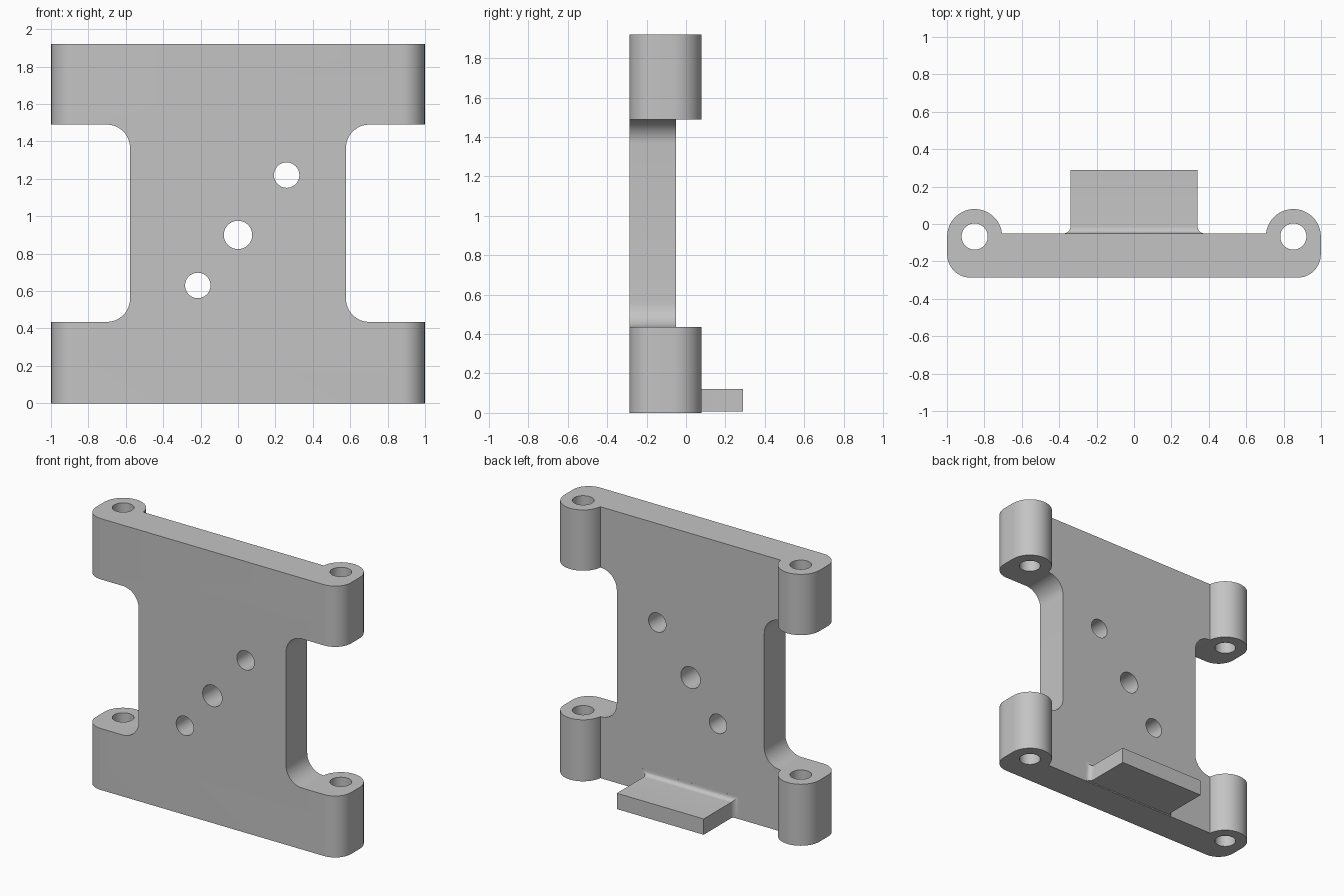
import bpy, bmesh
from math import sin, cos, pi, radians
from mathutils import Vector

if "Cube" in bpy.data.objects:
    bpy.data.objects.remove(bpy.data.objects["Cube"])

grey = bpy.data.materials.new("plain grey")
grey.use_nodes = True
colour = (0.55, 0.55, 0.55, 1)
grey.diffuse_color = colour
grey.node_tree.nodes["Principled BSDF"].inputs["Base Color"].default_value = colour

HEIGHT, FRONT, BACK = 1.92, -0.287, -0.05
LUG_X, LUG_Y, LUG_R, PIN_R = 0.852, -0.067, 0.147, 0.07


def arc(cx, cy, r, start, end, steps=16):
    angles = [radians(start + (end - start) * i / steps) for i in range(steps + 1)]
    return [(cx + r * cos(a), cy + r * sin(a)) for a in angles]


def make_object(name, bm):
    bmesh.ops.recalc_face_normals(bm, faces=bm.faces)
    mesh = bpy.data.meshes.new(name)
    bm.to_mesh(mesh)
    bm.free()
    mesh.materials.append(grey)
    obj = bpy.data.objects.new(name, mesh)
    bpy.context.collection.objects.link(obj)
    return obj


def prism(name, points, low, high, axis="z"):
    """Extrude a closed profile along z, or an x-z profile along y."""
    def place(p, d):
        return Vector((p[0], p[1], d)) if axis == "z" else Vector((p[0], d, p[1]))
    bm = bmesh.new()
    face = bm.faces.new([bm.verts.new(place(p, low)) for p in points])
    grown = bmesh.ops.extrude_face_region(bm, geom=[face])["geom"]
    moved = [g for g in grown if isinstance(g, bmesh.types.BMVert)]
    bmesh.ops.translate(bm, verts=moved, vec=place((0, 0), high - low))
    return make_object(name, bm)


def activate(obj):
    bpy.ops.object.select_all(action="DESELECT")
    obj.select_set(True)
    bpy.context.view_layer.objects.active = obj


def cut(target, cutter):
    cutter.hide_render = True
    mod = target.modifiers.new("cut", "BOOLEAN")
    mod.operation, mod.solver, mod.object = "DIFFERENCE", "EXACT", cutter
    activate(target)
    bpy.ops.object.modifier_apply(modifier=mod.name)
    bpy.data.objects.remove(cutter)


# Plate cross-section: rounded front corner, then the lug round to the back face
corner = 0.125
edge = LUG_X + LUG_R
half = arc(edge - corner, FRONT + corner, corner, -90, 0, 10)
half += arc(LUG_X, LUG_Y, LUG_R, 0, 173.4, 28)
section = half + [(-x, y) for x, y in reversed(half)]
plate = prism("bracket_plate", section, 0, HEIGHT)

# Side notches that separate the upper and lower lugs
for side in (-1, 1):
    r, inner, low, high = 0.125, 0.577, 0.435, 1.49
    outline = arc(inner + r, low + r, r, 270, 180, 12)
    outline += arc(inner + r, high - r, r, 180, 90, 12)
    outline += [(1.2, high), (1.2, low)]
    cut(plate, prism("notch_cutter", [(side * x, z) for x, z in outline], -0.6, 0.5, "y"))

# Vertical pin holes through the lugs
for side in (-1, 1):
    ring = arc(side * LUG_X, LUG_Y, PIN_R, 0, 360, 40)[:-1]
    cut(plate, prism("pin_cutter", ring, -0.2, HEIGHT + 0.2))

# Diagonal row of holes through the plate
for x, z, r in ((-0.215, 0.63, 0.068), (0, 0.9, 0.076), (0.26, 1.22, 0.068)):
    ring = arc(x, z, r, 0, 360, 40)[:-1]
    cut(plate, prism("hole_cutter", ring, -0.6, 0.4, "y"))

# Rear shelf, flared into the plate by a fillet on its top and sides
fillet, steps = 0.035, 8
rows = [(BACK - 0.05, fillet)]
for i in range(steps + 1):
    a = pi / 2 * i / steps
    rows.append((BACK + fillet * (1 - cos(a)), fillet * (1 - sin(a))))
rows.append((0.288, 0))
bm = bmesh.new()
loops = []
for y, flare in rows:
    w, top, bottom = 0.34 + flare, 0.12 + flare, 0.008
    loops.append([bm.verts.new((x, y, z)) for x, z in
                  ((-w, bottom), (w, bottom), (w, top), (-w, top))])
for a, b in zip(loops, loops[1:]):
    for i in range(4):
        j = (i + 1) % 4
        bm.faces.new((a[i], a[j], b[j], b[i]))
bm.faces.new(loops[0])
bm.faces.new(loops[-1])
shelf = make_object("rear_shelf", bm)

# Smooth the curves and keep the edges sharp
for obj in (plate, shelf):
    activate(obj)
    bpy.ops.object.shade_smooth_by_angle(angle=radians(30))
